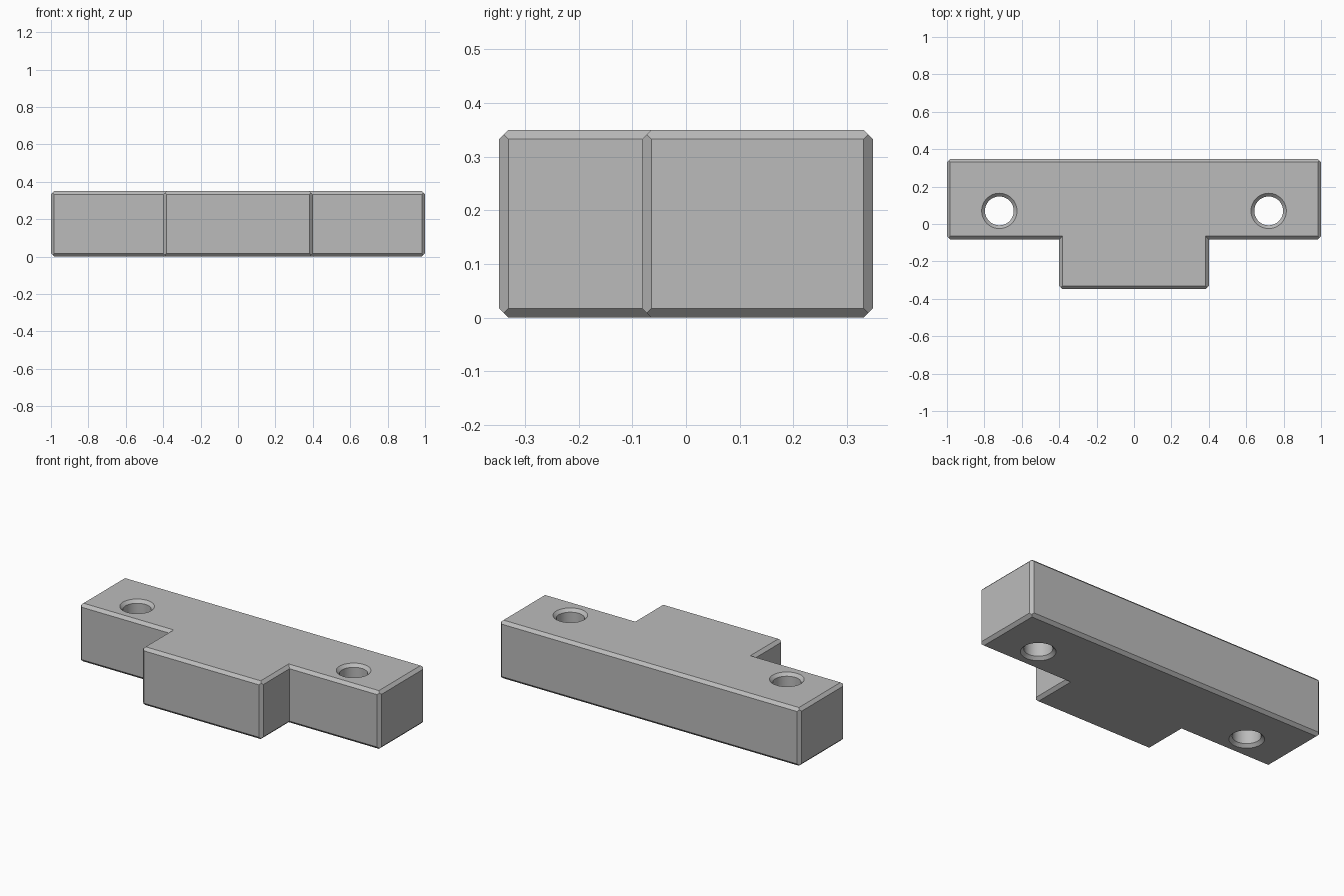
import bpy, bmesh, math
from itertools import combinations, product
from mathutils import Vector

if "Cube" in bpy.data.objects:
    bpy.data.objects.remove(bpy.data.objects["Cube"])

HEIGHT = 0.35
CHAMFER = 0.0175
BACK, STEP, FRONT = 0.348, -0.082, -0.348

grey = bpy.data.materials.new("plain grey")
grey.use_nodes = True
colour = (0.5, 0.5, 0.5, 1)
grey.diffuse_color = colour
grey.node_tree.nodes["Principled BSDF"].inputs["Base Color"].default_value = colour


def finish(name, bm):
    bmesh.ops.recalc_face_normals(bm, faces=bm.faces)
    mesh = bpy.data.meshes.new(name)
    bm.to_mesh(mesh)
    bm.free()
    mesh.materials.append(grey)
    obj = bpy.data.objects.new(name, mesh)
    bpy.context.collection.objects.link(obj)
    return obj


def chamfered_box(name, low, high):
    """Box whose edges are planed off at 45 degrees, meeting in pointed corners."""
    low, high = Vector(low), Vector(high)
    centre, half = (low + high) / 2, (high - low) / 2
    bm = bmesh.new()
    bmesh.ops.create_cube(bm, size=2)
    for v in bm.verts:
        v.co = centre + v.co * half
    for (a, b), (sa, sb) in product(combinations(range(3), 2), product((-1, 1), repeat=2)):
        normal, point = Vector(), centre.copy()
        normal[a], normal[b] = sa, sb
        point[a] += sa * (half[a] - CHAMFER)
        point[b] += sb * half[b]
        cut = bmesh.ops.bisect_plane(bm, geom=bm.verts[:] + bm.edges[:] + bm.faces[:],
                                     plane_co=point, plane_no=normal, clear_outer=True)
        edges = [e for e in cut["geom_cut"] if isinstance(e, bmesh.types.BMEdge)]
        bmesh.ops.contextual_create(bm, geom=edges)
    return finish(name, bm)


def hole_cutter(name, x, y, radius, sides=64):
    """Turned cutter that flares at both mouths of the hole."""
    over = 0.02
    wide = radius + CHAMFER + over
    profile = [(wide, -over), (radius, CHAMFER),
               (radius, HEIGHT - CHAMFER), (wide, HEIGHT + over)]
    bm = bmesh.new()
    rings = [[bm.verts.new((x + r * math.cos(math.tau * i / sides),
                            y + r * math.sin(math.tau * i / sides), z))
              for i in range(sides)] for r, z in profile]
    for lower, upper in zip(rings, rings[1:]):
        for i in range(sides):
            j = (i + 1) % sides
            bm.faces.new((lower[i], lower[j], upper[j], upper[i]))
    bm.faces.new(rings[0])
    bm.faces.new(rings[-1])
    return finish(name, bm)


def combine(target, tool, operation):
    mod = target.modifiers.new(operation.lower(), "BOOLEAN")
    mod.operation, mod.object, mod.solver = operation, tool, "EXACT"
    bpy.context.view_layer.objects.active = target
    bpy.ops.object.modifier_apply(modifier=mod.name)
    bpy.data.objects.remove(tool)


# Long bar with a front tab reaching back into it
block = chamfered_box("mounting_block", (-1, STEP, 0), (1, BACK, HEIGHT))
tab = chamfered_box("front_tab", (-0.4, FRONT, 0), (0.4, 0.1, HEIGHT))
combine(block, tab, "UNION")

# Countersunk through holes
for side in (-1, 1):
    combine(block, hole_cutter("hole_cutter", side * 0.72, 0.07, 0.077), "DIFFERENCE")

# Smooth hole walls, sharp chamfers
bpy.ops.object.select_all(action="DESELECT")
block.select_set(True)
bpy.context.view_layer.objects.active = block
bpy.ops.object.shade_smooth_by_angle(angle=math.radians(30))
